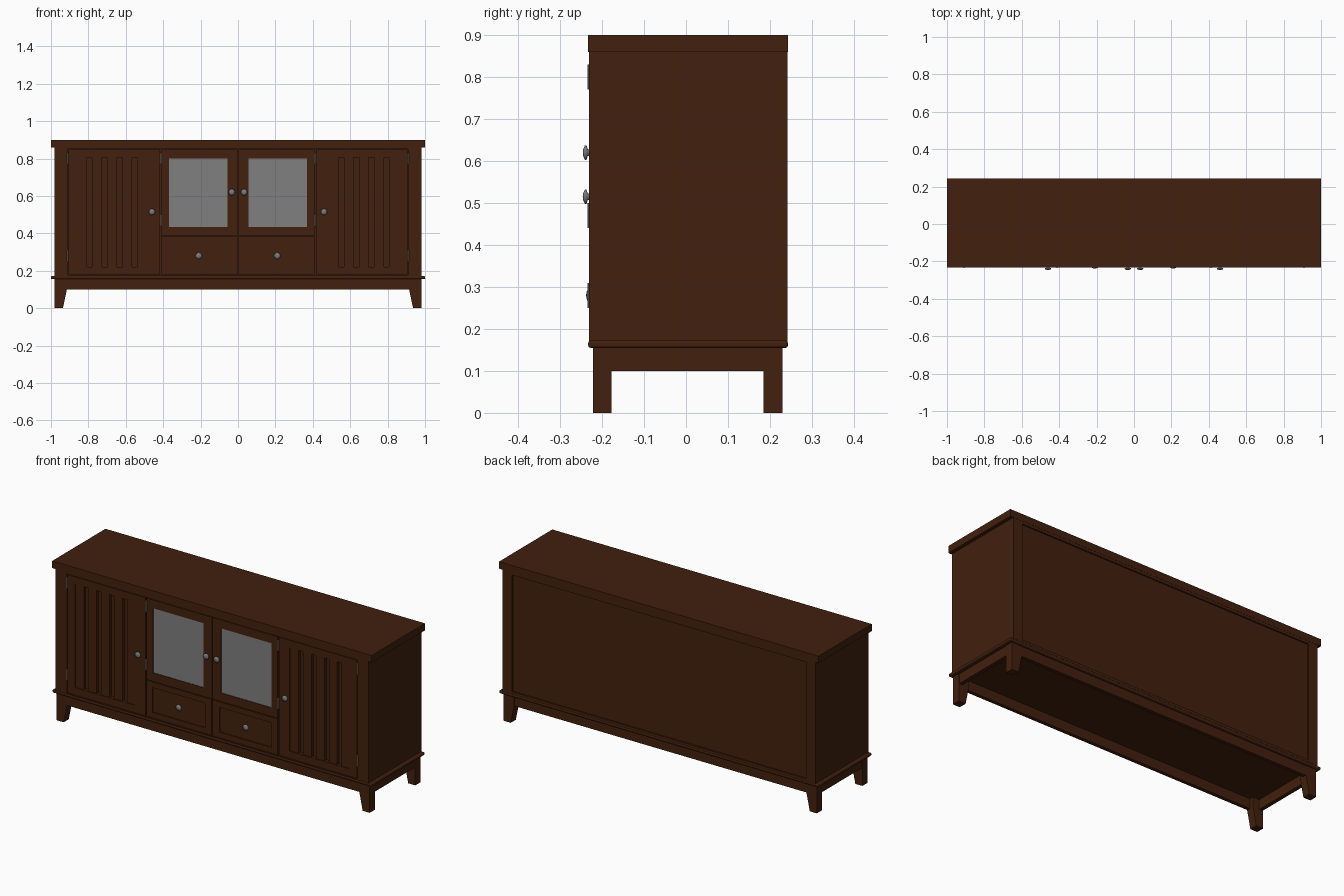
import bpy
import bmesh
from math import pi
from mathutils import Matrix

cube = bpy.data.objects.get("Cube")
if cube:
    bpy.data.objects.remove(cube, do_unlink=True)


def material(name, rgb, rough):
    m = bpy.data.materials.new(name)
    m.use_nodes = True
    m.diffuse_color = (*rgb, 1)
    bsdf = m.node_tree.nodes["Principled BSDF"]
    bsdf.inputs["Base Color"].default_value = (*rgb, 1)
    bsdf.inputs["Roughness"].default_value = rough
    return m


wood = material("dark brown wood", (0.054, 0.0145, 0.004), 0.6)
glass = material("grey glass", (0.216, 0.216, 0.216), 0.4)
metal = material("grey metal", (0.2, 0.2, 0.2), 0.4)


def finish(name, bm, mat):
    bmesh.ops.recalc_face_normals(bm, faces=bm.faces)
    me = bpy.data.meshes.new(name)
    bm.to_mesh(me)
    bm.free()
    me.materials.append(mat)
    ob = bpy.data.objects.new(name, me)
    bpy.context.collection.objects.link(ob)
    return ob


def add_box(bm, x, y, z):
    """Box between the given (low, high) pairs."""
    size = [b - a for a, b in (x, y, z)]
    mid = [(a + b) / 2 for a, b in (x, y, z)]
    mat = Matrix.Translation(mid) @ Matrix.Diagonal((*size, 1))
    return bmesh.ops.create_cube(bm, size=1, matrix=mat)["verts"]


def box(name, x, y, z, mat=wood, bevel=0):
    bm = bmesh.new()
    add_box(bm, x, y, z)
    ob = finish(name, bm, mat)
    if bevel:
        mod = ob.modifiers.new("rounded edge", "BEVEL")
        mod.width, mod.segments = bevel, 3
    return ob


def frame(name, x, z, hole_x, hole_z, y):
    """Upright rectangular frame: two stiles and two rails."""
    bm = bmesh.new()
    add_box(bm, (x[0], hole_x[0]), y, z)
    add_box(bm, (hole_x[1], x[1]), y, z)
    add_box(bm, hole_x, y, (z[0], hole_z[0]))
    add_box(bm, hole_x, y, (hole_z[1], z[1]))
    return finish(name, bm, wood)


def span(s, a, b):
    return tuple(sorted((s * a, s * b)))


FRONT = -0.231
BACK = 0.242
SKIN = (FRONT, -0.208)
GAP = 0.003

# Carcass, top, moulding and back
box("carcass", (-0.98, 0.98), (-0.209, 0.234), (0.165, 0.87))
box("top", (-1, 1), (-0.233, 0.243), (0.86, 0.9))
box("base_moulding", (-1, 1), (-0.233, 0.243), (0.155, 0.172), bevel=0.006)
frame("back_frame", (-0.98, 0.98), (0.17, 0.865), (-0.92, 0.92), (0.185, 0.845), (0.233, BACK))
frame("front_frame", (-0.98, 0.98), (0.17, 0.865), (-0.91, 0.91), (0.176, 0.85), SKIN)

# Aprons under the moulding
for name, y in (("front_apron", (-0.22, -0.2)), ("back_apron", (0.208, 0.228))):
    box(name, (-0.95, 0.95), y, (0.1, 0.157))
for name, s in (("left", 1), ("right", -1)):
    box(name + "_apron", span(s, 0.955, 0.977), (-0.2, 0.208), (0.1, 0.157))


def knob(name, x, y, z):
    """Turned knob pointing to the front."""
    bm = bmesh.new()
    profile = ((0.008, 0.004), (0.008, -0.003), (0.017, -0.006),
               (0.017, -0.010), (0.008, -0.014), (0, -0.015))
    verts = [bm.verts.new((r, d, 0)) for r, d in profile]
    edges = [bm.edges.new(p) for p in zip(verts, verts[1:])]
    bmesh.ops.spin(bm, geom=verts + edges, axis=(0, 1, 0), cent=(0, 0, 0),
                   angle=2 * pi, steps=16)
    bmesh.ops.remove_doubles(bm, verts=bm.verts, dist=0.0001)
    bmesh.ops.translate(bm, verts=bm.verts, vec=(x, y, z))
    for f in bm.faces:
        f.smooth = True
    finish(name, bm, metal)


def hinge(name, x, z):
    bm = bmesh.new()
    mat = Matrix.Translation((x, FRONT, z))
    bmesh.ops.create_cone(bm, cap_ends=True, segments=10, radius1=0.004,
                          radius2=0.004, depth=0.06, matrix=mat)
    finish(name, bm, metal)


for side, s in (("left", 1), ("right", -1)):
    # Tapered legs
    for end, y in (("front", (-0.222, -0.177)), ("back", (0.185, 0.23))):
        bm = bmesh.new()
        add_box(bm, span(s, 0.915, 0.98), y, (0, 0.1))
        for v in bm.verts:
            if v.co.z < 0.01 and abs(v.co.x) < 0.95:
                v.co.x = s * 0.936
        add_box(bm, span(s, 0.915, 0.98), y, (0.1, 0.157))
        finish(f"{end}_{side}_leg", bm, wood)

    # Outer door with upright slats
    frame(f"{side}_slatted_door", span(s, 0.415 + GAP, 0.91 - GAP), (0.179, 0.847),
          span(s, 0.485, 0.86), (0.22, 0.805), SKIN)
    bm = bmesh.new()
    for i in range(5):
        start = 0.485 + i * 0.0805
        add_box(bm, span(s, start, start + 0.053), (-0.226, -0.208), (0.22, 0.805))
    finish(f"{side}_door_slats", bm, wood)
    knob(f"{side}_door_knob", s * 0.46, FRONT, 0.515)

    # Glazed door
    frame(f"{side}_glass_door", span(s, GAP / 2, 0.41), (0.386, 0.847),
          span(s, 0.055, 0.37), (0.435, 0.8), SKIN)
    box(f"{side}_glass_pane", span(s, 0.055, 0.37), (-0.228, -0.222), (0.435, 0.8), glass)
    knob(f"{side}_glass_door_knob", s * 0.033, FRONT, 0.62)

    # Drawer with a sunken panel
    frame(f"{side}_drawer", span(s, GAP, 0.41), (0.179, 0.382),
          span(s, 0.045, 0.373), (0.21, 0.35), SKIN)
    box(f"{side}_drawer_panel", span(s, 0.045, 0.373), (-0.225, -0.208), (0.21, 0.35))
    knob(f"{side}_drawer_knob", s * 0.21, -0.223, 0.28)

    # Hinges
    for x, heights in ((0.91, (0.8, 0.28)), (0.4125, (0.8, 0.47))):
        for z in heights:
            hinge(f"{side}_hinge", s * x, z)
